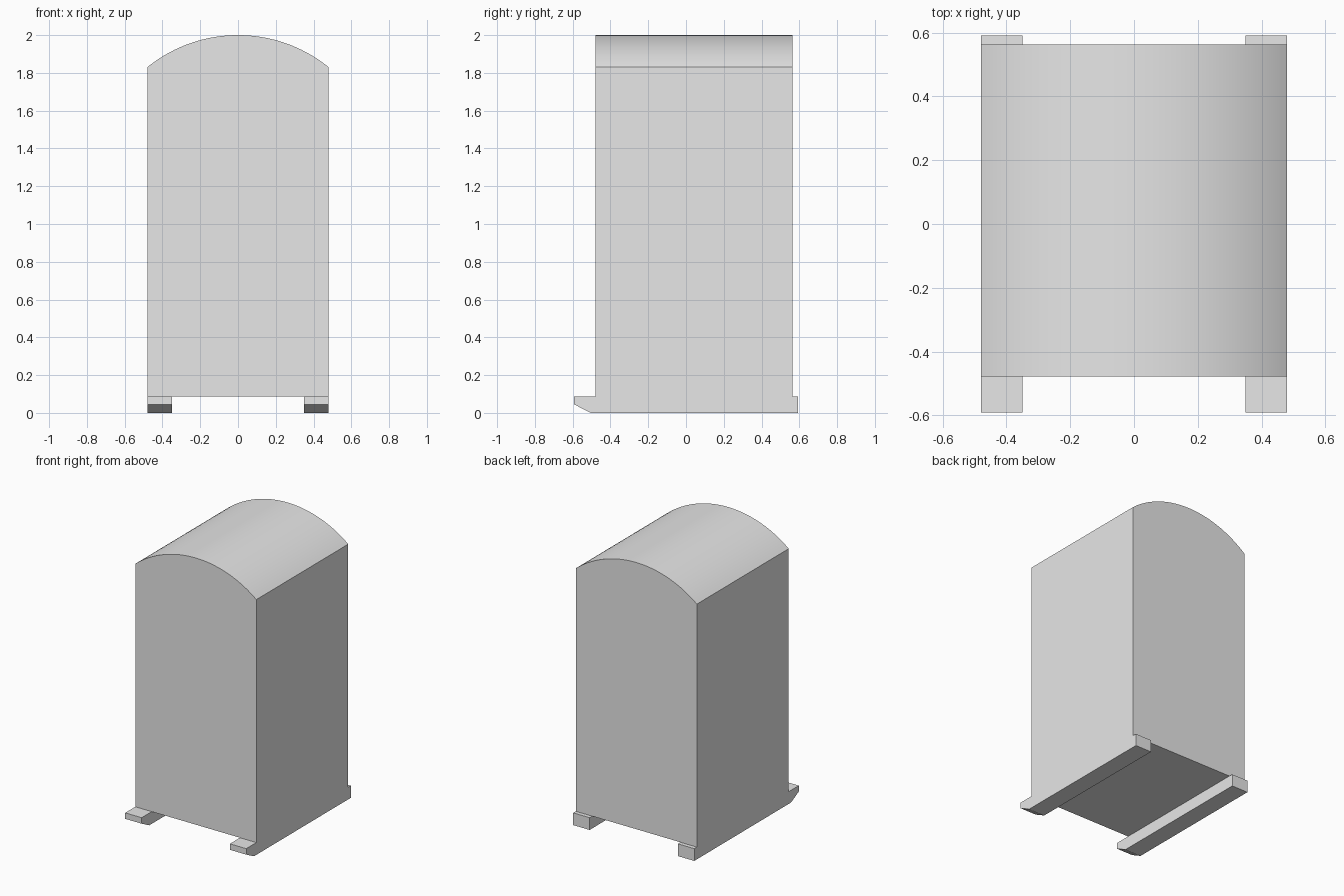
import bpy
import bmesh
from math import asin, sin, cos
from mathutils import Vector

cube = bpy.data.objects.get("Cube")
if cube:
    bpy.data.objects.remove(cube, do_unlink=True)

# Single plain grey
grey = bpy.data.materials.new("plain_grey")
grey.use_nodes = True
colour = (0.8, 0.8, 0.8, 1)
grey.diffuse_color = colour
grey.node_tree.nodes["Principled BSDF"].inputs["Base Color"].default_value = colour


def extrude_profile(name, points, offset):
    """Extrude a closed 3D outline along offset into a solid."""
    bm = bmesh.new()
    face = bm.faces.new([bm.verts.new(p) for p in points])
    ext = bmesh.ops.extrude_face_region(bm, geom=[face], use_keep_orig=True)
    moved = [v for v in ext["geom"] if isinstance(v, bmesh.types.BMVert)]
    bmesh.ops.translate(bm, verts=moved, vec=Vector(offset))
    bmesh.ops.recalc_face_normals(bm, faces=bm.faces)
    mesh = bpy.data.meshes.new(name)
    bm.to_mesh(mesh)
    bm.free()
    mesh.materials.append(grey)
    obj = bpy.data.objects.new(name, mesh)
    bpy.context.collection.objects.link(obj)
    return obj


HALF_W, BASE_Z, EAVE_Z, TOP_Z = 0.48, 0.088, 1.83, 2.0
FRONT_Y, BACK_Y = -0.478, 0.563

# Cabin with a barrel-vaulted roof
rise = TOP_Z - EAVE_Z
radius = (HALF_W ** 2 + rise ** 2) / (2 * rise)
sweep = asin(HALF_W / radius)
steps = 48
outline = [(-HALF_W, FRONT_Y, BASE_Z), (HALF_W, FRONT_Y, BASE_Z)]
for i in range(steps + 1):
    a = sweep * (1 - 2 * i / steps)
    outline.append((radius * sin(a), FRONT_Y, TOP_Z - radius * (1 - cos(a))))
cabin = extrude_profile("cabin", outline, (0, BACK_Y - FRONT_Y, 0))

bpy.ops.object.select_all(action="DESELECT")
cabin.select_set(True)
bpy.context.view_layer.objects.active = cabin
bpy.ops.object.shade_smooth_by_angle(angle=0.5)

# Pair of skids with a bevelled front toe
SKID_W, SKID_Y = 0.13, 0.592
skid = [(-SKID_Y, 0.045), (-0.505, 0), (SKID_Y, 0),
        (SKID_Y, BASE_Z), (-SKID_Y, BASE_Z)]
for name, side in (("left_skid", 1), ("right_skid", -1)):
    extrude_profile(name, [(side * HALF_W, y, z) for y, z in skid],
                    (-side * SKID_W, 0, 0))
